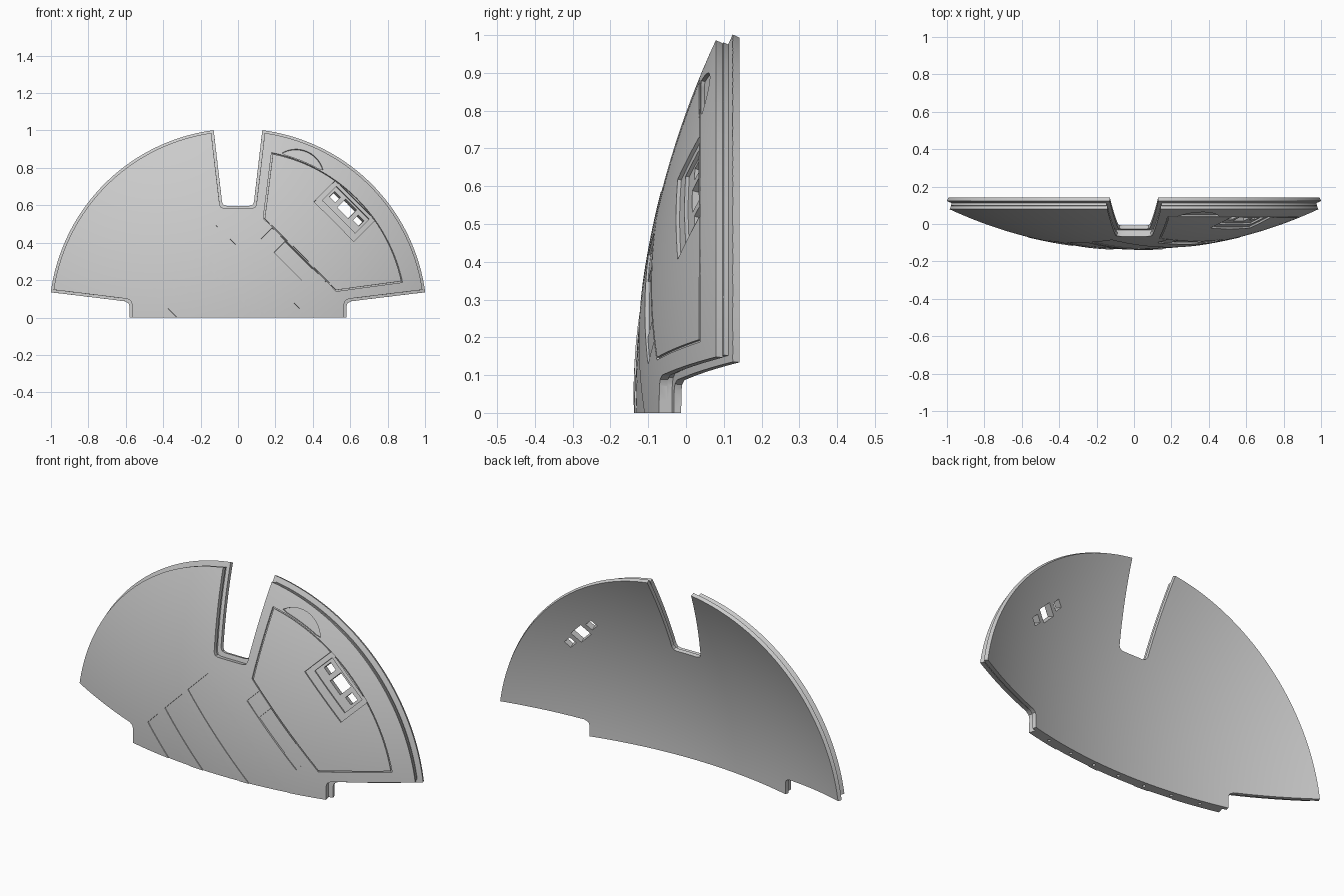
import bpy, bmesh, math
from mathutils import Vector

if "Cube" in bpy.data.objects:
    bpy.data.objects.remove(bpy.data.objects["Cube"], do_unlink=True)

R = 2.38                          # front surface radius
CENTRE = Vector((0, R - 0.14, 0))
BACK = R - 0.055                  # rear surface radius

grey = bpy.data.materials.new("panel_grey")
grey.use_nodes = True
colour = (0.6, 0.6, 0.6, 1)
grey.diffuse_color = colour
grey.node_tree.nodes["Principled BSDF"].inputs["Base Color"].default_value = colour


def finish(bm, name):
    bmesh.ops.recalc_face_normals(bm, faces=bm.faces[:])
    mesh = bpy.data.meshes.new(name)
    bm.to_mesh(mesh)
    bm.free()
    mesh.materials.append(grey)
    ob = bpy.data.objects.new(name, mesh)
    bpy.context.collection.objects.link(ob)
    return ob


def combine(ob, other, operation):
    """Apply a boolean and remove the second object."""
    mod = ob.modifiers.new("cut", "BOOLEAN")
    mod.operation, mod.object, mod.solver = operation, other, "EXACT"
    bpy.context.view_layer.objects.active = ob
    bpy.ops.object.modifier_apply(modifier=mod.name)
    bpy.data.objects.remove(other, do_unlink=True)
    return ob


def direction(x, z, r):
    return Vector((x, -math.sqrt(r * r - x * x - z * z), z)) / r


def shell(name, r_in, r_out):
    """Curved sheet between two concentric spheres."""
    bm = bmesh.new()
    bmesh.ops.create_grid(bm, x_segments=56, y_segments=30, size=1)
    rays = {}
    for v in bm.verts:
        rays[v] = direction(v.co.x * 1.11, 0.51 + v.co.y * 0.6, R)
        v.co = CENTRE + rays[v] * r_out
    new = bmesh.ops.extrude_face_region(bm, geom=bm.faces[:])["geom"]
    for v in new:
        if isinstance(v, bmesh.types.BMVert):
            v.co = CENTRE + (v.co - CENTRE) * (r_in / r_out)
    return finish(bm, name)


def piece(name, points, r_in, r_out, r_ref):
    """Part of a shell inside an outline, with edges square to the curve."""
    bm = bmesh.new()
    rays = [direction(x, z, r_ref) for x, z in points]
    ends = [[bm.verts.new(CENTRE + n * (h / -n.y)) for n in rays] for h in (1.8, 2.7)]
    for ring in ends:
        bm.faces.new(ring)
    for i in range(len(rays)):
        j = (i + 1) % len(rays)
        bm.faces.new((ends[0][i], ends[0][j], ends[1][j], ends[1][i]))
    prism = finish(bm, "outline_prism")
    return combine(shell(name, r_in, r_out), prism, "INTERSECT")


def arc(radius, a0, a1, n, cx=0, cz=0):
    return [(cx + radius * math.cos(a0 + (a1 - a0) * i / n),
             cz + radius * math.sin(a0 + (a1 - a0) * i / n)) for i in range(n + 1)]


def outline(i):
    """Half disc with top notch and lower tab, inset by i."""
    rad = 1.01 - i
    half = [(0.58 - i, 0), (0.58 - i, 0.06 + i), (0.586 - i, 0.076 + i), (0.605 - i, 0.087 + i)]
    half += arc(rad, math.asin((0.135 + i) / rad), math.acos((0.13 + i) / rad), 44)
    half += [(0.085 + i, 0.615 - i), (0.077 + i, 0.602 - i), (0.06 + i, 0.597 - i)]
    return half + [(-x, z) for x, z in reversed(half)]


def diagonal(u0, u1, t0, t1):
    """Rectangle along the 45 degree axes: u outward, t down to the right."""
    s = math.sqrt(0.5)
    return [((u + t) * s, (u - t) * s) for u, t in ((u0, t0), (u1, t0), (u1, t1), (u0, t1))]


def pocket(points, depth):
    return piece("pocket", points, R - depth, R + 0.04, R)


# Layered body with stepped edge
body = piece("dish_panel", outline(0), BACK, R - 0.035, R - 0.035)
middle = piece("middle_layer", outline(0.018), R - 0.036, R - 0.02, R - 0.02)
front = piece("front_layer", outline(0.013), R - 0.021, R, R)
combine(body, middle, "UNION")
combine(body, front, "UNION")

# Groove around the access hatch
hatch = [(0.135, 0.53), (0.525, 0.14)]
hatch += arc(0.9, math.atan2(0.187, 0.877), math.atan2(0.885, 0.18), 28)
cx, cz = 0.53, 0.5
inner = [(cx + (x - cx) * 0.98, cz + (z - cz) * 0.98) for x, z in hatch]
groove = pocket(hatch, 0.008)
combine(groove, piece("hatch_core", inner, R - 0.03, R + 0.06, R), "DIFFERENCE")
combine(body, groove, "DIFFERENCE")

# Finger recess over the hatch edge
curve = [p for p in arc(0.15, 0, math.pi, 48, 0.31, 0.75) if math.hypot(*p) > 0.908]
a0, a1 = (math.atan2(p[1], p[0]) for p in (curve[-1], curve[0]))
combine(body, pocket(curve + arc(0.906, a0, a1, 10)[1:-1], 0.01), "DIFFERENCE")

# Diagonal strips
for u0, u1 in ((-0.23, -0.136), (-0.078, 0.074), (0.111, 0.265)):
    combine(body, pocket(diagonal(u0, u1, -0.432, u1 + 0.04), 0.004), "DIFFERENCE")

# Handle slot with deeper middle
combine(body, pocket(diagonal(0.382, 0.468, -0.21, 0.2), 0.006), "DIFFERENCE")
combine(body, pocket(diagonal(0.383, 0.467, -0.11, 0.1), 0.012), "DIFFERENCE")

# Latch tray, inner well and through holes
combine(body, pocket(diagonal(0.725, 0.888, -0.15, 0.15), 0.01), "DIFFERENCE")
combine(body, pocket(diagonal(0.765, 0.872, -0.125, 0.125), 0.02), "DIFFERENCE")
for t, half_t, half_u in ((-0.09, 0.022, 0.02), (0, 0.042, 0.033), (0.09, 0.022, 0.02)):
    hole = diagonal(0.83 - half_u, 0.83 + half_u, t - half_t, t + half_t)
    combine(body, pocket(hole, 0.1), "DIFFERENCE")

# Dowel holes in the lower edge
for i in range(-3, 4):
    x = i * 0.15
    y = CENTRE.y - math.sqrt((R - 0.028) ** 2 - x * x)
    bpy.ops.mesh.primitive_cylinder_add(vertices=16, radius=0.008, depth=0.06, location=(x, y, 0))
    combine(body, bpy.context.object, "DIFFERENCE")

# Single material and smooth shading with sharp edges
body.data.materials.clear()
body.data.materials.append(grey)
for f in body.data.polygons:
    f.material_index = 0
bpy.ops.object.select_all(action="DESELECT")
body.select_set(True)
bpy.context.view_layer.objects.active = body
bpy.ops.object.shade_smooth_by_angle(angle=math.radians(25))
